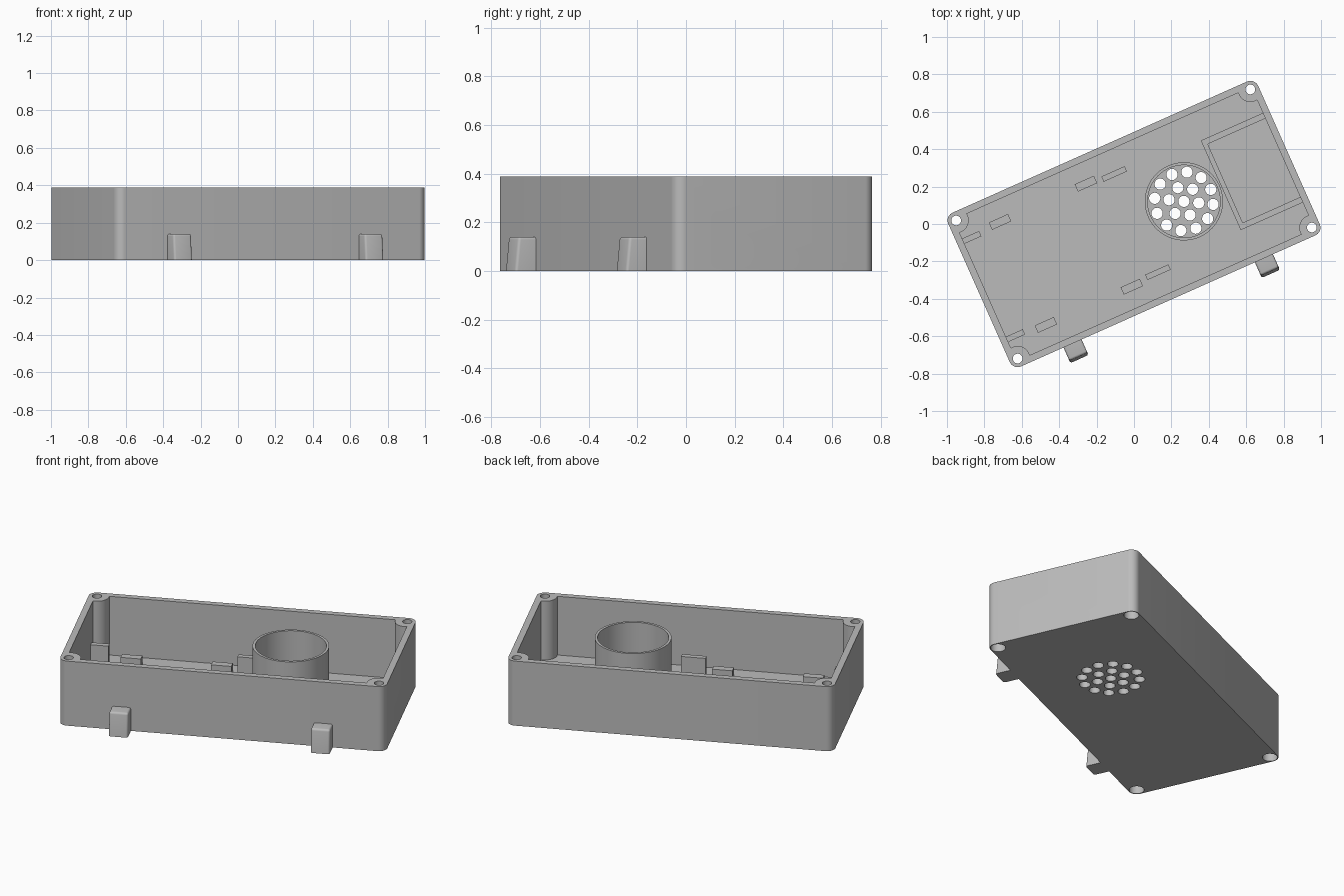
import bpy, bmesh
from math import sin, cos, pi, radians
from mathutils import Matrix

cube = bpy.data.objects.get("Cube")
if cube:
    bpy.data.objects.remove(cube, do_unlink=True)

TURN = radians(24)                 # the whole case stands turned about z
HU, HV, H = 0.907, 0.45, 0.388     # half length, half width, height
R, WALL, FLOOR = 0.046, 0.036, 0.035
SCREWS = [(a * (HU - R), b * (HV - R)) for a in (-1, 1) for b in (-1, 1)]
FAN = (0.293, 0.002)
# maps a profile drawn in (v, z) so that it extrudes along u
SIDEWAYS = Matrix(((0, 0, 1, 0), (1, 0, 0, 0), (0, 1, 0, 0), (0, 0, 0, 1)))

grey = bpy.data.materials.new("plain grey")
grey.use_nodes = True
colour = (0.5, 0.5, 0.5, 1)
grey.diffuse_color = colour
grey.node_tree.nodes["Principled BSDF"].inputs["Base Color"].default_value = colour


def prism(name, pts, lo, hi, matrix=None):
    bm = bmesh.new()
    face = bm.faces.new([bm.verts.new((x, y, lo)) for x, y in pts])
    top = bmesh.ops.extrude_face_region(bm, geom=[face])["geom"]
    bmesh.ops.translate(bm, vec=(0, 0, hi - lo),
                        verts=[g for g in top if isinstance(g, bmesh.types.BMVert)])
    if matrix:
        bm.transform(matrix)
    bmesh.ops.recalc_face_normals(bm, faces=bm.faces)
    mesh = bpy.data.meshes.new(name)
    bm.to_mesh(mesh)
    bm.free()
    mesh.materials.append(grey)
    obj = bpy.data.objects.new(name, mesh)
    bpy.context.collection.objects.link(obj)
    return obj


def arc(cx, cy, r, start, end, n):
    return [(cx + r * cos(start + (end - start) * i / n),
             cy + r * sin(start + (end - start) * i / n)) for i in range(n + 1)]


def circle(c, r, n=32):
    return arc(c[0], c[1], r, 0, 2 * pi, n)[:-1]


def rect(u0, u1, v0, v1):
    return [(u0, v0), (u1, v0), (u1, v1), (u0, v1)]


def block(name, u0, u1, v0, v1, z1):
    return prism(name, rect(u0, u1, v0, v1), FLOOR - 0.01, z1)


def select(obj):
    bpy.ops.object.select_all(action='DESELECT')
    obj.select_set(True)
    bpy.context.view_layer.objects.active = obj


def cut(obj, cutters):
    for c in cutters:
        mod = obj.modifiers.new("cut", 'BOOLEAN')
        mod.operation, mod.solver, mod.object = 'DIFFERENCE', 'EXACT', c
        select(obj)
        bpy.ops.object.modifier_apply(modifier=mod.name)
        bpy.data.objects.remove(c, do_unlink=True)


parts = []

# Case: rounded box, hollowed around the four screw posts
outline = []
for k, (a, b) in enumerate([(1, 1), (-1, 1), (-1, -1), (1, -1)]):
    outline += arc(a * (HU - R), b * (HV - R), R, k * pi / 2, (k + 1) * pi / 2, 10)
case = prism("case", outline, 0, H)
iu, iv = HU - WALL, HV - WALL
cavity = prism("cavity_cutter", rect(-iu, iu, -iv, iv), FLOOR, H + 0.1)
cut(cavity, [prism("post_cutter", circle(s, 0.067, 40), 0, H + 0.2) for s in SCREWS])
cutters = [cavity]

# Screw holes with wider head recesses underneath
for s in SCREWS:
    cutters.append(prism("screw_cutter", circle(s, 0.026), -0.1, H + 0.1))
    cutters.append(prism("screw_head_cutter", circle(s, 0.041), -0.1, 0.05))

# Grille: one centre hole and two rings of holes
for count, radius, offset in ((1, 0, 0), (6, 0.08, pi / 6), (12, 0.157, 0)):
    for i in range(count):
        t = offset + 2 * pi * i / count
        c = (FAN[0] + radius * cos(t), FAN[1] + radius * sin(t))
        cutters.append(prism("grille_cutter", circle(c, 0.03, 24), -0.1, 0.1))

# Cable opening in the end wall
slot = arc(-0.16, 0.098, 0.058, 0, pi, 16) + arc(-0.16, 0.07, 0.058, pi, 2 * pi, 16)
cutters.append(prism("cable_cutter", slot, iu - 0.03, HU + 0.1, SIDEWAYS))
cut(case, cutters)
parts.append(case)

# Round collar about the grille
collar = prism("speaker_collar", circle(FAN, 0.209, 64), FLOOR - 0.01, 0.376)
cut(collar, [prism("collar_cutter", circle(FAN, 0.194, 64), -0.1, H + 0.1)])
parts.append(collar)

# Low three-sided rib around the end compartment
rib = prism("compartment_rib", [(iu + 0.01, -0.262), (0.508, -0.262), (0.508, 0.262),
                                (iu + 0.01, 0.262), (iu + 0.01, 0.23), (0.534, 0.23),
                                (0.534, -0.23), (iu + 0.01, -0.23)], FLOOR - 0.01, 0.057)
parts.append(rib)

# Board supports: low rests and taller stops, mirrored across the case
for side, word in ((1, "back"), (-1, "front")):
    for u in (-0.65, -0.147):
        v = sorted((side * 0.28, side * 0.323))
        parts.append(block(word + "_board_rest", u - 0.056, u + 0.056, *v, 0.09))
    for u0, u1 in ((-iu - 0.01, -0.772), (-0.056, 0.08)):
        v = sorted((side * 0.272, side * 0.303))
        parts.append(block(word + "_board_stop", u0, u1, *v, 0.155))

# Outer lugs on the front wall, slightly tapered with softened edges
for u in (-0.56, 0.56):
    lug = prism("front_lug", [(-HV + 0.015, 0), (-0.541, 0), (-0.527, 0.14), (-HV + 0.015, 0.14)],
                u - 0.053, u + 0.053, SIDEWAYS)
    bm = bmesh.new()
    bm.from_mesh(lug.data)
    soft = [e for e in bm.edges if all(v.co.y < -0.5 or v.co.z > 0.1 for v in e.verts)
            and any(v.co.z > 0.1 for v in e.verts) and any(v.co.y < -0.5 for v in e.verts)]
    bmesh.ops.bevel(bm, geom=soft, offset=0.012, segments=4, profile=0.5, affect='EDGES')
    bm.to_mesh(lug.data)
    bm.free()
    parts.append(lug)

# Turn everything together and smooth the round faces
for p in parts:
    p.data.transform(Matrix.Rotation(TURN, 4, 'Z'))
    select(p)
    bpy.ops.object.shade_smooth_by_angle(angle=radians(30))
